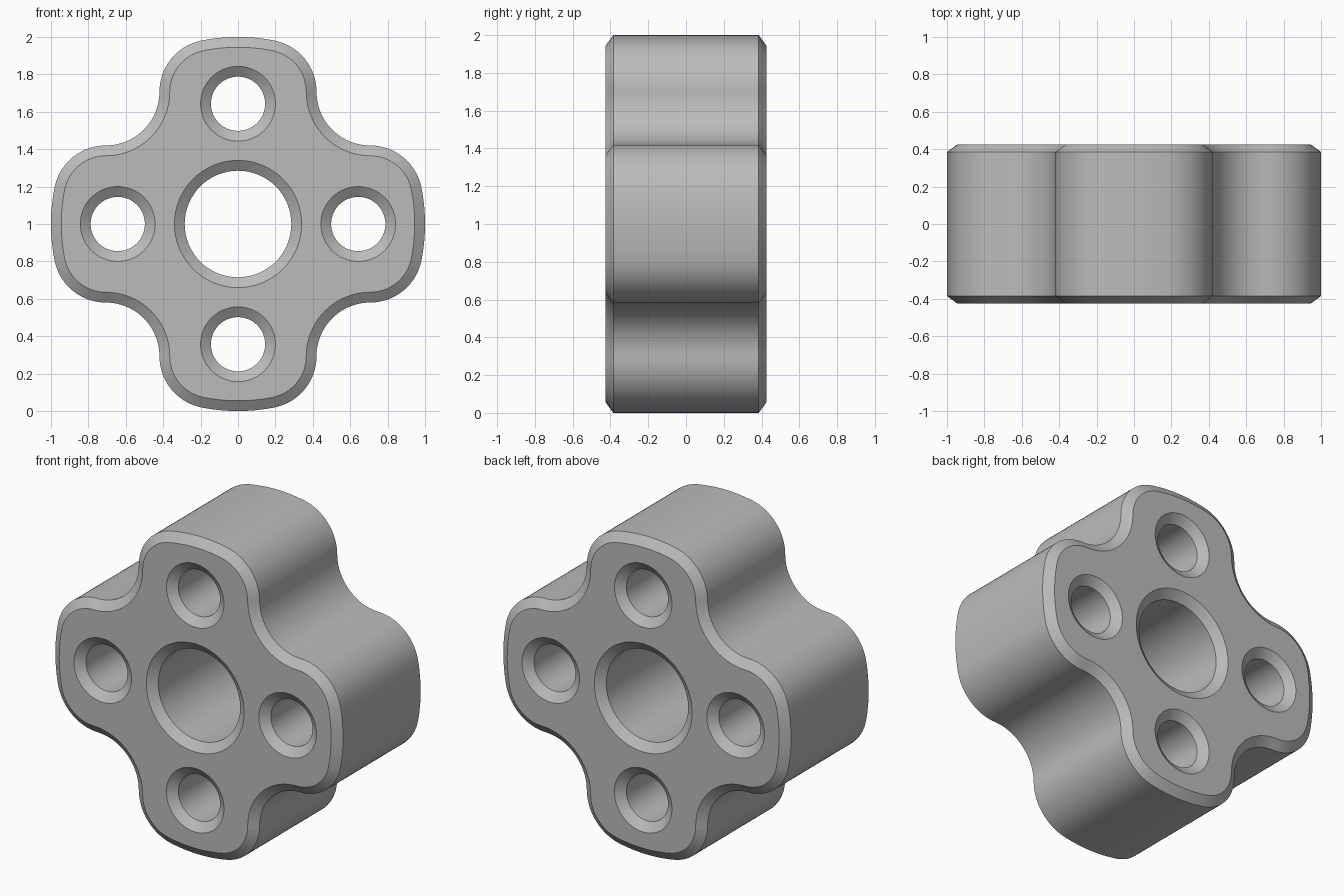
import bpy, bmesh
from math import sin, cos, pi, atan2, sqrt
from mathutils import Vector

cube = bpy.data.objects.get("Cube")
if cube:
    bpy.data.objects.remove(cube, do_unlink=True)

HALF, BEVEL, INSET = 0.425, 0.04, 0.055   # half depth, chamfer depth, chamfer width
FILLET, SIDE = 0.28, 0.42                 # lobe corner radius, lobe half width
HOLE_OFFSET = 0.643


def arc(cx, cz, r, a0, a1, n):
    return [(cx + r * cos(a0 + (a1 - a0) * i / n),
             cz + r * sin(a0 + (a1 - a0) * i / n)) for i in range(n)]


# Four-lobed outline made of tangent arcs, moved inwards by d
def outline(d):
    cx = SIDE - FILLET
    cz = sqrt((1 - FILLET) ** 2 - cx ** 2)
    t = atan2(cz, cx)
    r = FILLET - d
    quarter = (arc(0, 0, 1 - d, 0, pi / 2 - t, 6)
               + arc(cz, cx, r, pi / 2 - t, pi / 2, 16)
               + arc(cz, cz, cz - SIDE + d, 1.5 * pi, pi, 20)
               + arc(cx, cz, r, 0, t, 16)
               + arc(0, 0, 1 - d, t, pi / 2, 6))
    pts = []
    for k in range(4):
        c, s = (1, 0, -1, 0)[k], (0, 1, 0, -1)[k]
        pts += [(x * c - z * s, x * s + z * c) for x, z in quarter]
    return pts


def hole(cx, cz, r):
    return lambda d: arc(cx, cz, r + d, 0, 2 * pi, 64)


loops = [outline, hole(0, 0, 0.285)]
loops += [hole(HOLE_OFFSET * x, HOLE_OFFSET * z, 0.145)
          for x, z in ((1, 0), (0, 1), (-1, 0), (0, -1))]

bm = bmesh.new()
caps = ([], [])

# Chamfered walls of the outline and of every hole
for shape in loops:
    rings = []
    for y, d in ((-HALF, INSET), (BEVEL - HALF, 0), (HALF - BEVEL, 0), (HALF, INSET)):
        rings.append([bm.verts.new((x, y, z + 1)) for x, z in shape(d)])
    n = len(rings[0])
    for a, b in zip(rings, rings[1:]):
        for i in range(n):
            j = (i + 1) % n
            bm.faces.new((a[i], a[j], b[j], b[i]))
    for cap, ring in zip(caps, (rings[0], rings[-1])):
        cap += [bm.edges.get((ring[i], ring[(i + 1) % n])) for i in range(n)]

# Flat front and back faces around the holes
for cap, side in zip(caps, (-1, 1)):
    bmesh.ops.triangle_fill(bm, edges=cap, use_beauty=True, normal=Vector((0, side, 0)))
bmesh.ops.recalc_face_normals(bm, faces=bm.faces[:])

mesh = bpy.data.meshes.new("four_lobed_hub")
bm.to_mesh(mesh)
bm.free()
hub = bpy.data.objects.new("four_lobed_hub", mesh)
bpy.context.collection.objects.link(hub)

# Plain grey
grey = bpy.data.materials.new("plain_grey")
grey.use_nodes = True
colour = (0.5, 0.5, 0.5, 1)
grey.diffuse_color = colour
grey.node_tree.nodes["Principled BSDF"].inputs["Base Color"].default_value = colour
mesh.materials.append(grey)

bpy.ops.object.select_all(action="DESELECT")
hub.select_set(True)
bpy.context.view_layer.objects.active = hub
bpy.ops.object.shade_smooth_by_angle(angle=pi / 6)
